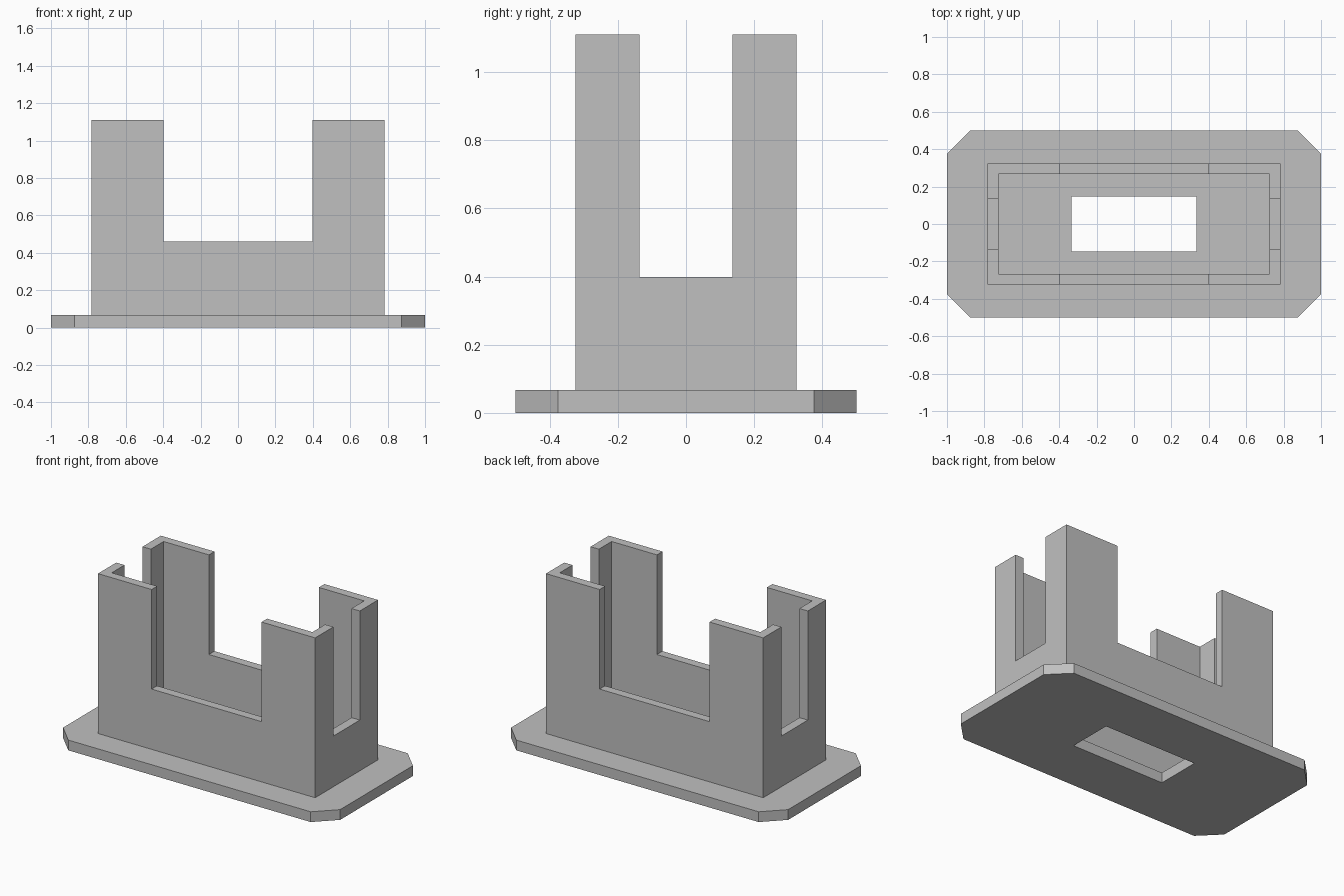
import bpy
import bmesh

cube = bpy.data.objects.get("Cube")
if cube:
    bpy.data.objects.remove(cube, do_unlink=True)

GREY = (0.53, 0.53, 0.53, 1)
grey = bpy.data.materials.new("plain grey")
grey.use_nodes = True
grey.diffuse_color = GREY
grey.node_tree.nodes["Principled BSDF"].inputs["Base Color"].default_value = GREY

BASE_TOP = 0.067
WALL_TOP = 1.11
CLEAR = 0.1  # overshoot so cutters pass fully through


def prism(name, outline, z0, z1):
    """Extrude a flat outline from z0 up to z1."""
    bm = bmesh.new()
    face = bm.faces.new([bm.verts.new((x, y, z0)) for x, y in outline])
    top = bmesh.ops.extrude_face_region(bm, geom=[face])["geom"]
    verts = [v for v in top if isinstance(v, bmesh.types.BMVert)]
    bmesh.ops.translate(bm, verts=verts, vec=(0, 0, z1 - z0))
    bmesh.ops.recalc_face_normals(bm, faces=bm.faces)
    mesh = bpy.data.meshes.new(name)
    bm.to_mesh(mesh)
    bm.free()
    mesh.materials.append(grey)
    obj = bpy.data.objects.new(name, mesh)
    bpy.context.collection.objects.link(obj)
    return obj


def box(name, hx, hy, z0, z1):
    return prism(name, [(-hx, -hy), (hx, -hy), (hx, hy), (-hx, hy)], z0, z1)


def cut(target, cutter):
    """Subtract the cutter, then discard it."""
    cutter.hide_render = True
    mod = target.modifiers.new("cut", "BOOLEAN")
    mod.operation = "DIFFERENCE"
    mod.solver = "EXACT"
    mod.object = cutter
    bpy.context.view_layer.objects.active = target
    bpy.ops.object.modifier_apply(modifier=mod.name)
    bpy.data.objects.remove(cutter, do_unlink=True)


# Base plate with clipped corners and a rectangular opening
hx, hy, c = 1.0, 0.5, 0.125
quarter = [(hx, hy - c), (hx - c, hy)]
half = quarter + [(-x, y) for x, y in reversed(quarter)]
outline = half + [(-x, -y) for x, y in half]
base = prism("base_plate", outline, 0, BASE_TOP)
cut(base, box("base_opening", 0.335, 0.147, -CLEAR, BASE_TOP + CLEAR))

# Rectangular wall frame, hollow, with notches through opposite sides
walls = box("wall_frame", 0.784, 0.324, BASE_TOP, WALL_TOP)
cut(walls, box("hollow", 0.724, 0.267, BASE_TOP - CLEAR, WALL_TOP + CLEAR))
cut(walls, box("long_side_notch", 0.397, 0.5, 0.46, WALL_TOP + CLEAR))
cut(walls, box("short_side_notch", 1.0, 0.136, 0.398, WALL_TOP + CLEAR))
